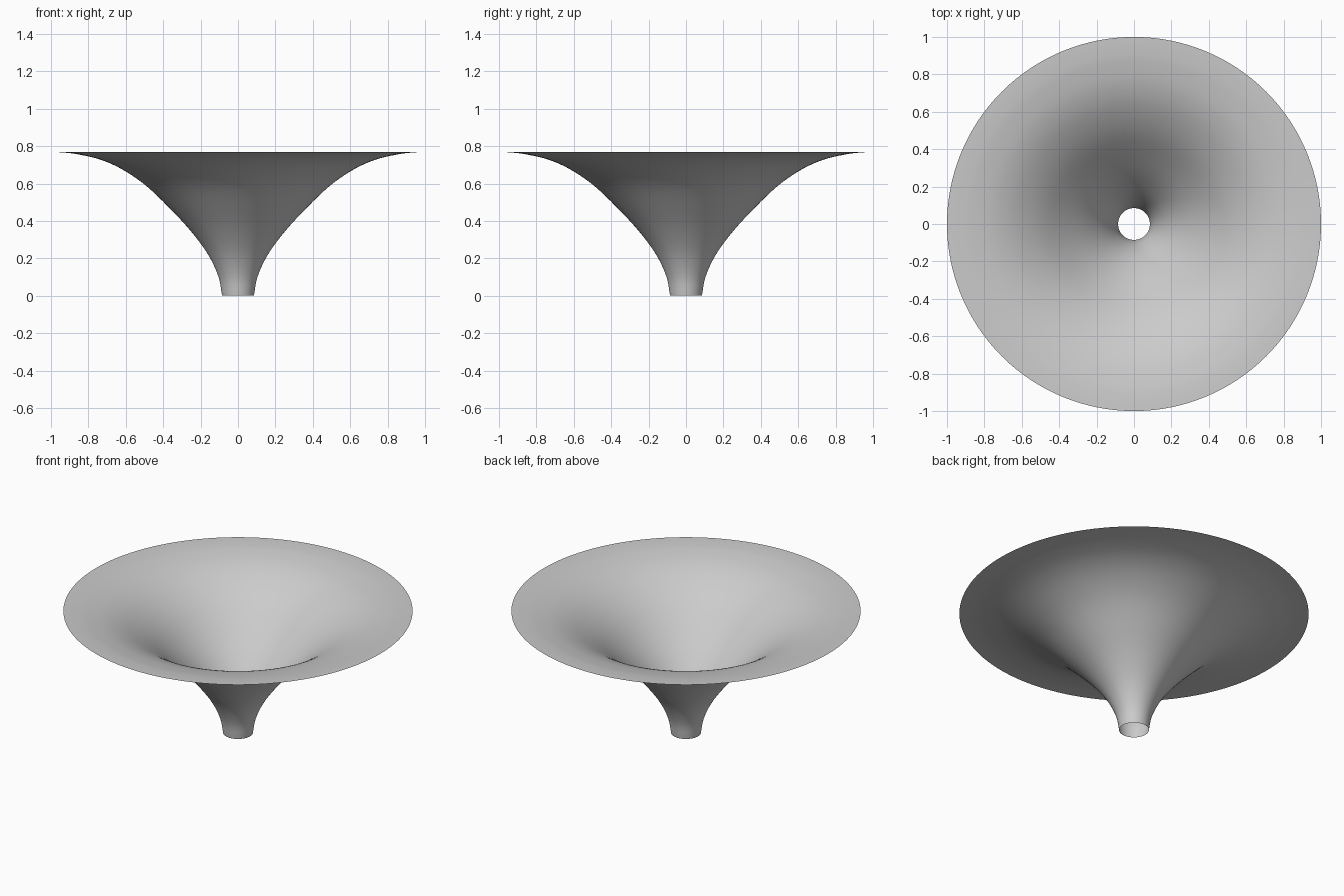
import bpy, bmesh, math
from mathutils import Vector

cube = bpy.data.objects.get("Cube")
if cube:
    bpy.data.objects.remove(cube, do_unlink=True)

# Profile of the flared horn: (radius, height) from the neck to the rim
PROFILE = [(0.085, 0), (0.104, 0.10), (0.157, 0.215), (0.242, 0.333),
           (0.349, 0.451), (0.488, 0.585), (0.62, 0.676), (0.74, 0.729),
           (0.862, 0.757), (0.94, 0.766), (1, 0.769)]
STEPS = 5
SEGMENTS = 128


def smooth_path(points):
    """Catmull-Rom curve through the points."""
    pts = [Vector((r, 0, z)) for r, z in points]
    pts = [2 * pts[0] - pts[1]] + pts + [2 * pts[-1] - pts[-2]]
    path = []
    for a, b, c, d in zip(pts, pts[1:], pts[2:], pts[3:]):
        for i in range(STEPS):
            t = i / STEPS
            path.append(0.5 * (2 * b + (c - a) * t
                               + (2 * a - 5 * b + 4 * c - d) * t ** 2
                               + (3 * b - a - 3 * c + d) * t ** 3))
    return path + [pts[-2]]


# Plain grey surface
grey = bpy.data.materials.new("light_grey")
grey.use_nodes = True
color = (0.6, 0.6, 0.6, 1)
grey.diffuse_color = color
grey.node_tree.nodes["Principled BSDF"].inputs["Base Color"].default_value = color

# Open, single-walled horn spun round the vertical axis
bm = bmesh.new()
verts = [bm.verts.new(p) for p in smooth_path(PROFILE)]
edges = [bm.edges.new(pair) for pair in zip(verts, verts[1:])]
bmesh.ops.spin(bm, geom=verts + edges, cent=(0, 0, 0), axis=(0, 0, 1),
               angle=math.tau, steps=SEGMENTS, use_merge=True)
bmesh.ops.remove_doubles(bm, verts=bm.verts, dist=0.0005)
bm.normal_update()
if sum(f.normal.z for f in bm.faces) < 0:
    bmesh.ops.reverse_faces(bm, faces=bm.faces)
for face in bm.faces:
    face.smooth = True
mesh = bpy.data.meshes.new("flared_horn")
bm.to_mesh(mesh)
bm.free()
mesh.materials.append(grey)
horn = bpy.data.objects.new("flared_horn", mesh)
bpy.context.collection.objects.link(horn)
